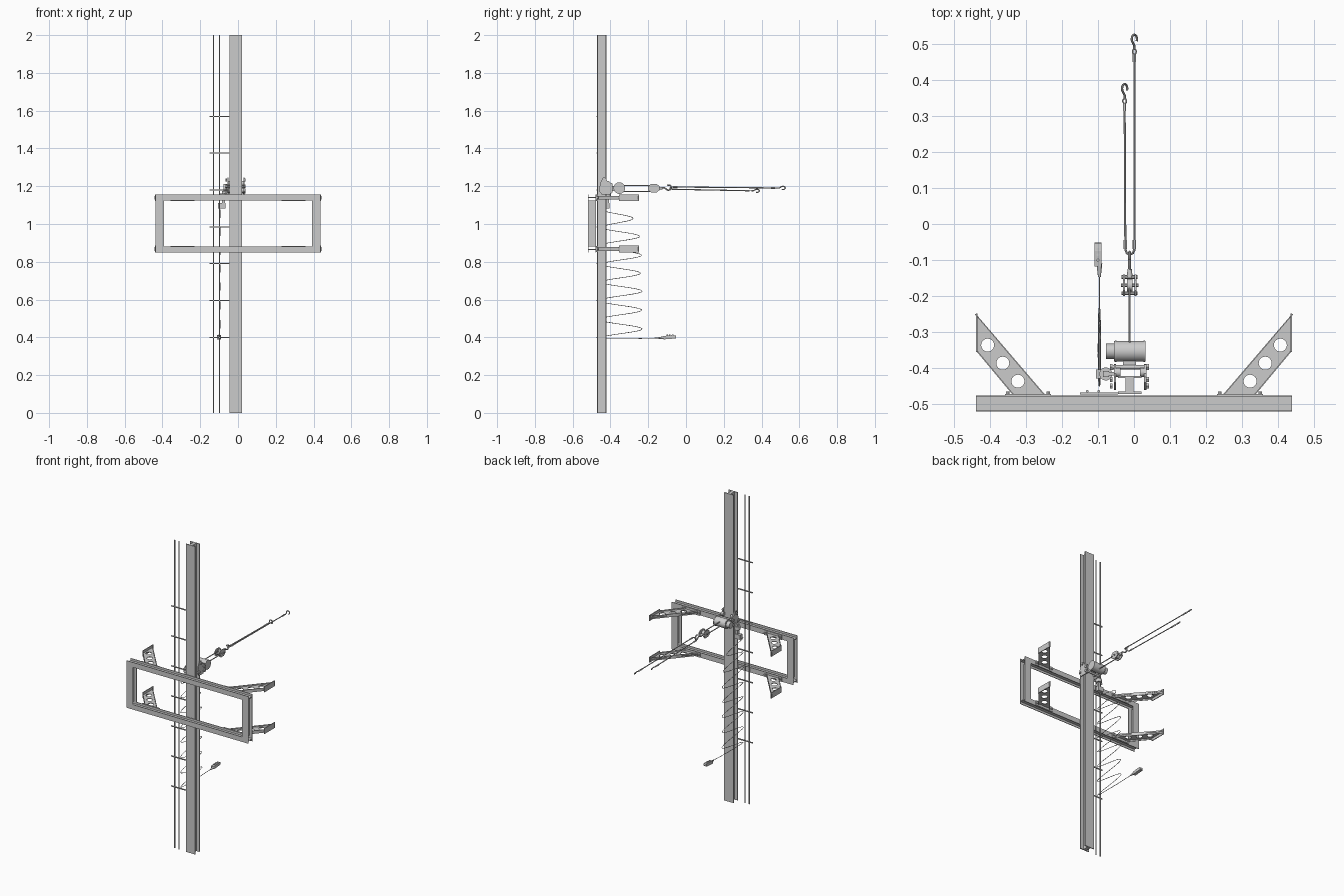
import bpy, bmesh, math
from mathutils import Vector as V

if "Cube" in bpy.data.objects:
    bpy.data.objects.remove(bpy.data.objects["Cube"])


def finish(bm, name, smooth=False):
    bmesh.ops.recalc_face_normals(bm, faces=bm.faces)
    me = bpy.data.meshes.new(name)
    bm.to_mesh(me)
    bm.free()
    ob = bpy.data.objects.new(name, me)
    bpy.context.collection.objects.link(ob)
    if smooth:
        bpy.context.view_layer.objects.active = ob
        bpy.ops.object.select_all(action='DESELECT')
        ob.select_set(True)
        bpy.ops.object.shade_smooth_by_angle()
    return ob


def prism(name, pts, a, b, to3d):
    """Extrude a 2D outline from a to b; to3d places (u, v, w)."""
    bm = bmesh.new()
    f = bm.faces.new([bm.verts.new(to3d(u, v, a)) for u, v in pts])
    ex = bmesh.ops.extrude_face_region(bm, geom=[f])
    d = V(to3d(0, 0, b)) - V(to3d(0, 0, a))
    bmesh.ops.translate(bm, vec=d, verts=[g for g in ex['geom'] if isinstance(g, bmesh.types.BMVert)])
    return finish(bm, name)


def box(name, x0, x1, y0, y1, z0, z1):
    return prism(name, [(x0, y0), (x1, y0), (x1, y1), (x0, y1)], z0, z1, lambda u, v, w: (u, v, w))


def cyl(name, p, q, r, n=24, r2=None):
    bm = bmesh.new()
    d = V(q) - V(p)
    bmesh.ops.create_cone(bm, cap_ends=True, segments=n, radius1=r, radius2=r if r2 is None else r2, depth=d.length)
    m = d.to_track_quat('Z', 'Y').to_matrix().to_4x4()
    m.translation = (V(p) + V(q)) / 2
    bm.transform(m)
    return finish(bm, name, n > 8)


def to_mesh(ob):
    bpy.ops.object.select_all(action='DESELECT')
    bpy.context.view_layer.objects.active = ob
    ob.select_set(True)
    bpy.ops.object.convert(target='MESH')
    return bpy.context.object


def tube(name, pts, r, closed=False):
    cu = bpy.data.curves.new(name, 'CURVE')
    cu.dimensions = '3D'
    cu.bevel_depth, cu.bevel_resolution, cu.use_fill_caps = r, 2, True
    sp = cu.splines.new('POLY')
    sp.points.add(len(pts) - 1)
    for p, c in zip(sp.points, pts):
        p.co = (*c, 1)
    sp.use_cyclic_u = closed
    ob = bpy.data.objects.new(name, cu)
    bpy.context.collection.objects.link(ob)
    ob = to_mesh(ob)
    bpy.ops.object.shade_smooth_by_angle()
    return ob


def plate_with_holes(name, outline, holes, r, z, t):
    cu = bpy.data.curves.new(name, 'CURVE')
    cu.dimensions, cu.fill_mode, cu.extrude = '2D', 'BOTH', t / 2
    rings = [outline] + [[(x + r * math.cos(k * math.pi / 12), y + r * math.sin(k * math.pi / 12))
                          for k in range(24)] for x, y in holes]
    for ring in rings:
        sp = cu.splines.new('POLY')
        sp.points.add(len(ring) - 1)
        for p, c in zip(sp.points, ring):
            p.co = (*c, 0, 1)
        sp.use_cyclic_u = True
    ob = bpy.data.objects.new(name, cu)
    ob.location.z = z
    bpy.context.collection.objects.link(ob)
    return to_mesh(ob)


def i_section(w, d, tf, tw):
    """I outline: flanges w wide at both ends of depth d."""
    h = [(-w, -d), (w, -d), (w, -d + 2 * tf), (tw, -d + 2 * tf), (tw, d - 2 * tf), (w, d - 2 * tf)]
    h = [(u / 2, v / 2) for u, v in h]
    return h + [(-u, -v) for u, v in h]


# post: upright I-beam
PX, PY = -0.012, -0.446
prism("post", i_section(0.066, 0.05, 0.006, 0.022), 0, 2, lambda u, v, w: (u + PX, v + PY, w))

# rectangular frame of I-beams
FY = -0.498
for z in (0.866, 1.14):
    prism("frame_rail", i_section(0.032, 0.044, 0.004, 0.005), -0.438, 0.438,
          lambda u, v, w, z=z: (w, FY + v, z + u))
for x in (-0.415, 0.415):
    prism("frame_upright", i_section(0.046, 0.044, 0.004, 0.005), 0.882, 1.124,
          lambda u, v, w, x=x: (x + u, FY + v, w))

# four perforated diagonal brackets
for s in (-1, 1):
    for z in (0.868, 1.139):
        plate_with_holes("bracket_web", [(s * x, y) for x, y in
                         ((0.438, -0.25), (0.438, -0.352), (0.338, -0.472), (0.248, -0.472))][::s],
                         [(s * x, y) for x, y in ((0.406, -0.336), (0.364, -0.386), (0.322, -0.436))],
                         0.018, z, 0.004)
        for p, q in (((0.438, -0.25), (0.248, -0.472)), ((0.438, -0.352), (0.338, -0.472))):
            t = 0.004 if p[1] < -0.3 else -0.004
            prism("bracket_flange", [(s * p[0], p[1]), (s * q[0], q[1]), (s * (q[0] - t), q[1]),
                  (s * (p[0] - t), p[1])], z - 0.01, z + 0.01, lambda u, v, w: (u, v, w))
        x0, x1 = sorted((s * 0.434, s * 0.439))
        box("bracket_end_plate", x0, x1, -0.355, -0.248, z - 0.018, z + 0.018)
        x0, x1 = sorted((s * 0.23, s * 0.358))
        box("bracket_base_plate", x0, x1, -0.476, -0.471, z - 0.016, z + 0.016)
        for bx in (0.238, 0.35):
            cyl("bracket_bolt", (s * bx, -0.472, z), (s * bx, -0.464, z), 0.006, 6)

# conductor ladder: two thin rods with cross bars
for x in (-0.13, -0.098):
    cyl("ladder_rod", (x, -0.464, 0), (x, -0.464, 2), 0.0035, 12)
for k in range(7):
    z = 0.4 + k * 0.195
    box("ladder_bar", -0.15, -0.045, -0.473, -0.467, z - 0.003, z + 0.003)

# trolley clamp gripping the post
side = [(-0.46, 1.175), (-0.445, 1.155), (-0.405, 1.155), (-0.388, 1.175), (-0.39, 1.215),
        (-0.415, 1.225), (-0.425, 1.245), (-0.44, 1.245), (-0.455, 1.215)]
for x in (-0.056, 0.028):
    prism("trolley_side", side, x, x + 0.006, lambda u, v, w: (w, u, v))
for y, z in ((-0.397, 1.2), (-0.397, 1.172)):
    cyl("trolley_rod", (-0.064, y, z), (0.04, y, z), 0.006, 16)
    for x in (-0.066, 0.034):
        cyl("trolley_nut", (x, y, z), (x + 0.007, y, z), 0.01, 6)
for x in (-0.066, 0.034):
    for y, z in ((-0.45, 1.18), (-0.432, 1.232)):
        cyl("trolley_bolt", (x, y, z), (x + 0.007, y, z), 0.008, 6)
for x in (-0.05, 0.016):
    for z in (1.178, 1.215):
        cyl("trolley_wheel", (x, -0.412, z), (x + 0.012, -0.412, z), 0.012)
box("hoist_hanger", -0.03, 0.005, -0.397, -0.37, 1.175, 1.2)

# hoist motor and drum
HY, HZ = -0.353, 1.19
cyl("hoist_drum", (-0.055, HY, HZ), (0.032, HY, HZ), 0.029, 32)
cyl("hoist_motor", (-0.078, HY, HZ), (-0.055, HY, HZ), 0.021, 32)
for x in (-0.053, 0.027):
    cyl("drum_rim", (x, HY, HZ), (x + 0.004, HY, HZ), 0.0305, 32)

# rope pair, pulley block
for z in (1.203, 1.173):
    cyl("hoist_rope", (PX, -0.335, z), (PX, -0.165, z), 0.003, 10)
BY, BZ = -0.17, 1.189
cyl("block_sheave", (PX - 0.008, BY, BZ), (PX + 0.008, BY, BZ), 0.018)
cheek = [(-0.2, 1.178), (-0.185, 1.167), (-0.155, 1.167), (-0.14, 1.18),
         (-0.14, 1.2), (-0.155, 1.212), (-0.185, 1.212), (-0.2, 1.2)]
for x in (-0.03, 0.002):
    prism("block_cheek", cheek, x, x + 0.005, lambda u, v, w: (w, u, v))
cyl("block_axle", (-0.036, BY, BZ), (0.013, BY, BZ), 0.005, 12)
for y in (-0.192, -0.147):
    cyl("block_spacer", (-0.034, y, BZ), (0.01, y, BZ), 0.005, 12)
cyl("hook_swivel", (PX, -0.147, BZ), (PX, -0.125, BZ), 0.008, 16, 0.006)


def hook(name, x, y, z, size, r, tilt):
    """Shank from y, then an open hook curling back; tilt turns it about y."""
    c, R = 1.75 * size, 0.75 * size
    flat = [(0, 0), (0, 0.6 * size)] + [(R * math.cos(a) * 0.9, c + R * math.sin(a)) for a in
            [math.radians(230 - 15 * k) for k in range(18)]]
    tube(name, [(x + u * math.cos(tilt), y + v, z + u * math.sin(tilt)) for u, v in flat], r)


def ring(name, x, y, z, R, r, stretch=1.4):
    tube(name, [(x + R * math.cos(k * math.pi / 10), y + R * stretch * math.sin(k * math.pi / 10), z)
                for k in range(20)], r, True)


# main hook and two sling legs ending in hooks
hook("main_hook", PX, -0.128, 1.193, 0.02, 0.004, math.radians(90))
tube("sling_bridge", [(-0.024, -0.07, 1.184), (-0.02, -0.081, 1.187), (PX, -0.086, 1.19),
                      (-0.003, -0.081, 1.194), (0.001, -0.07, 1.196)], 0.003)
for x0, x1, z0, z1, y1 in ((-0.024, -0.026, 1.184, 1.176, 0.335), (0.001, 0.001, 1.196, 1.191, 0.472)):
    cyl("sling_leg", (x0, -0.075, z0), (x1, y1, z1), 0.003, 10)
    cyl("sling_ferrule", (x0, -0.07, z0), (x0, -0.045, z0), 0.0045, 12)
    cyl("sling_ferrule", (x1, y1 - 0.022, z1), (x1, y1, z1), 0.0045, 12)
    ring("sling_eye", x1, y1 + 0.006, z1, 0.005, 0.002)
    hook("sling_hook", x1, y1 + 0.012, z1, 0.0165, 0.0032, math.radians(-50))

# control junction beside the post
box("junction_box", -0.105, -0.066, -0.428, -0.404, 1.082, 1.112)
box("junction_stem", -0.086, -0.07, -0.424, -0.408, 1.112, 1.175)
cyl("junction_knob", (-0.078, -0.416, 1.14), (-0.078, -0.416, 1.162), 0.018)
box("junction_arm", -0.084, -0.05, -0.42, -0.41, 1.164, 1.174)

# looped pendant cable and handset
CX = -0.096
peaks = [(-0.28, 1.03), (-0.245, 0.935), (-0.235, 0.835), (-0.24, 0.74), (-0.232, 0.645),
         (-0.234, 0.545), (-0.232, 0.445)]
path = [(CX, -0.416, 1.085)]
for i, (y, z) in enumerate(peaks):
    mid, amp = (y - 0.45) / 2, (y + 0.45) / 2
    for k in range(24):
        t = k / 24
        path.append((CX + 0.003 * math.sin(2 * math.pi * t), mid - amp * math.cos(2 * math.pi * t),
                     z + 0.048 - 0.097 * t))
path += [(CX, -0.45, 0.396), (CX, -0.42, 0.393), (CX, -0.27, 0.393), (CX, -0.14, 0.397)]
tube("pendant_cable", path, 0.0016)
cyl("handset_gland", (CX, -0.147, 0.396), (CX, -0.11, 0.399), 0.004, 12, 0.008)
prism("handset", [(-0.118, 0.389), (-0.055, 0.394), (-0.052, 0.398), (-0.053, 0.41), (-0.075, 0.412),
                  (-0.118, 0.407)], -0.11, -0.09, lambda u, v, w: (w, u, v))
for y in (-0.1, -0.085, -0.07):
    cyl("handset_button", (-0.1, y, 0.405), (-0.1, y, 0.414), 0.004, 12)
